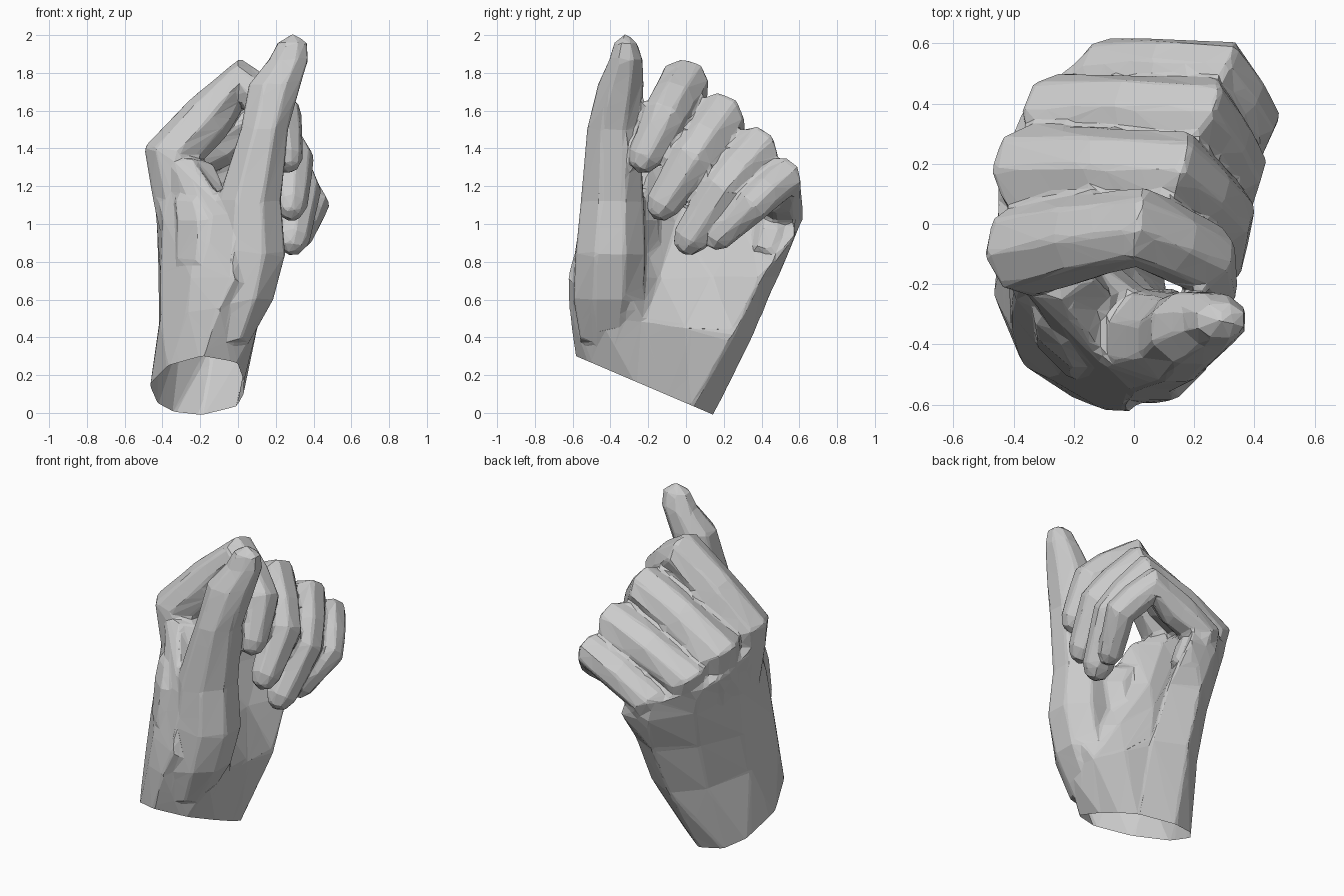
import bpy
import bmesh
from math import cos, sin, tau
from mathutils import Vector

default_cube = bpy.data.objects.get("Cube")
if default_cube:
    bpy.data.objects.remove(default_cube, do_unlink=True)

# One plain grey for the whole hand
grey = bpy.data.materials.new("plain grey")
grey.use_nodes = True
colour = (0.6, 0.6, 0.6, 1)
grey.diffuse_color = colour
shader = next(n for n in grey.node_tree.nodes if n.type == 'BSDF_PRINCIPLED')
shader.inputs["Base Color"].default_value = colour

hand_bm = bmesh.new()


def loft(rings, end_point):
    """Add a closed skin over rings of points, ending in a single point."""
    bm = hand_bm
    loops = [[bm.verts.new(point) for point in ring] for ring in rings]
    count = len(loops[0])
    faces = [bm.faces.new(loops[0])]
    for lower, upper in zip(loops, loops[1:]):
        for i in range(count):
            j = (i + 1) % count
            faces.append(bm.faces.new((lower[i], lower[j], upper[j], upper[i])))
    tip = bm.verts.new(end_point)
    for i in range(count):
        faces.append(bm.faces.new((loops[-1][i], loops[-1][(i + 1) % count], tip)))
    bmesh.ops.recalc_face_normals(bm, faces=faces)


def ellipse(centre, axis_a, axis_b, sides=8):
    """Points around a centre, spanned by two scaled axes."""
    angles = [tau * (i + 0.5) / sides for i in range(sides)]
    return [centre + axis_a * cos(a) + axis_b * sin(a) for a in angles]


def upright_loft(sections, end_point):
    """Loft of level ellipses: centre, then half widths across x and y."""
    loft([ellipse(Vector(c), Vector((rx, 0, 0)), Vector((0, ry, 0)))
          for c, rx, ry in sections], Vector(end_point))


def sloped_ring(height, slope, outline):
    """Palm section: outline in x and y, lying on a plane tilted along y."""
    return [Vector((x, y, height + slope * y)) for x, y in outline]


# Palm: sections run from the thumb side, over the back of the hand,
# round the little finger side and back through the hollow of the palm
rim_height, rim_slope = 0.052, -0.427
wrist_rim = sloped_ring(rim_height - 0.04, rim_slope, [
    (-0.2, -0.58), (-0.37, -0.47), (-0.47, -0.23), (-0.43, -0.01), (-0.35, 0.09),
    (-0.2, 0.13), (-0.01, 0.02), (0.02, -0.1), (0.02, -0.25), (-0.02, -0.5)])
heel = sloped_ring(0.45, -0.16, [
    (-0.1, -0.62), (-0.27, -0.52), (-0.41, -0.35), (-0.42, -0.05), (-0.3, 0.21),
    (-0.12, 0.35), (0.08, 0.25), (0.07, 0), (0.11, -0.23), (0.12, -0.47)])
thumb_mound = sloped_ring(0.72, 0, [
    (-0.02, -0.63), (-0.25, -0.5), (-0.41, -0.3), (-0.42, 0.02), (-0.3, 0.3),
    (-0.1, 0.49), (0.08, 0.4), (-0.03, 0.14), (-0.01, -0.14), (0.2, -0.36)])
mid_palm = sloped_ring(1, -0.1, [
    (-0.04, -0.53), (-0.23, -0.42), (-0.4, -0.24), (-0.43, 0.05), (-0.33, 0.37),
    (-0.13, 0.58), (0.06, 0.58), (-0.05, 0.3), (-0.16, -0.05), (0, -0.3)])
knuckle_line = sloped_ring(1.26, -0.35, [
    (-0.24, -0.25), (-0.35, -0.23), (-0.46, -0.07), (-0.45, 0.2), (-0.36, 0.4),
    (-0.16, 0.57), (0.02, 0.57), (-0.09, 0.35), (-0.18, 0.05), (-0.13, -0.18)])
loft([wrist_rim, heel, thumb_mound, mid_palm, knuckle_line],
     Vector((-0.27, 0.14, 1.33)))


def finger(joints, radii):
    """Bent finger from inside the palm through knuckle, two joints and tip."""
    joints = [Vector(j) for j in joints]
    hinge = (joints[2] - joints[1]).cross(joints[3] - joints[2]).normalized()
    # Extra section halfway along each bone
    path, sizes = [joints[0]], [radii[0]]
    for i in range(1, len(joints)):
        path += [joints[i - 1].lerp(joints[i], 0.5), joints[i]]
        sizes += [(radii[i - 1] + radii[i]) * 0.49, radii[i]]
    last = len(path) - 1
    rings = []
    for i, (point, size) in enumerate(zip(path, sizes)):
        before = (point - path[i - 1]).normalized() if i else Vector()
        after = (path[i + 1] - point).normalized() if i < last else Vector()
        along = (before + after).normalized()
        side = (hinge - along * hinge.dot(along)).normalized()
        rings.append(ellipse(point, side * size * 1.05, along.cross(side) * size))
    # Rounded fingertip
    direction = (path[-1] - path[-2]).normalized()
    centre = path[-1]
    rings.append([centre + direction * sizes[-1] * 0.7 + (p - centre) * 0.65
                  for p in rings[-1]])
    loft(rings, centre + direction * sizes[-1])


# Index, middle, ring and little finger, all curled
finger([(-0.29, -0.1, 1.02), (-0.35, -0.08, 1.36), (0.02, -0.01, 1.75),
        (0.23, -0.11, 1.57), (0.26, -0.22, 1.35)],
       [0.14, 0.155, 0.13, 0.118, 0.088])
finger([(-0.28, 0.11, 0.98), (-0.34, 0.18, 1.3), (0.14, 0.18, 1.57),
        (0.29, 0.03, 1.34), (0.28, -0.125, 1.1)],
       [0.13, 0.148, 0.13, 0.118, 0.09])
finger([(-0.2, 0.3, 0.92), (-0.25, 0.36, 1.18), (0.23, 0.37, 1.4),
        (0.33, 0.19, 1.18), (0.29, 0.02, 0.92)],
       [0.11, 0.14, 0.123, 0.113, 0.093])
finger([(-0.03, 0.43, 0.84), (-0.08, 0.5, 1.06), (0.29, 0.51, 1.25),
        (0.395, 0.35, 1.1), (0.32, 0.17, 0.93)],
       [0.1, 0.12, 0.108, 0.093, 0.075])

# Upright thumb, rising out of the mound at its base
upright_loft([
    ((-0.03, -0.42, 0.38), 0.1, 0.15),
    ((0.02, -0.41, 0.6), 0.18, 0.2),
    ((0.06, -0.4, 0.84), 0.205, 0.2),
    ((0.06, -0.39, 1.12), 0.18, 0.18),
    ((0.14, -0.385, 1.5), 0.135, 0.15),
    ((0.195, -0.345, 1.74), 0.148, 0.13),
    ((0.268, -0.318, 1.87), 0.112, 0.095),
    ((0.288, -0.32, 1.96), 0.085, 0.065)], (0.293, -0.32, 2.01))

# Web of skin between the thumb and the index knuckle
upright_loft([
    ((-0.14, -0.33, 0.8), 0.2, 0.2),
    ((-0.13, -0.31, 1.02), 0.21, 0.18),
    ((-0.17, -0.27, 1.13), 0.18, 0.14)], (-0.24, -0.2, 1.27))

# Fuse everything into one skin, soften the joins, reduce to broad facets
mesh = bpy.data.meshes.new("hand")
hand_bm.to_mesh(mesh)
hand_bm.free()
mesh.materials.append(grey)
hand = bpy.data.objects.new("hand", mesh)
bpy.context.collection.objects.link(hand)
fuse = hand.modifiers.new("fuse", 'REMESH')
fuse.mode = 'VOXEL'
fuse.voxel_size = 0.014
soften = hand.modifiers.new("soften", 'SMOOTH')
soften.factor = 0.5
soften.iterations = 6
facets = hand.modifiers.new("facets", 'DECIMATE')
facets.ratio = 0.03
skin = bmesh.new()
evaluated = hand.evaluated_get(bpy.context.evaluated_depsgraph_get())
skin.from_mesh(evaluated.to_mesh())
evaluated.to_mesh_clear()
hand.modifiers.clear()

# Cut the wrist open along its slanted rim
bmesh.ops.bisect_plane(skin, geom=skin.verts[:] + skin.edges[:] + skin.faces[:],
                       plane_co=(0, 0, rim_height), plane_no=(0, -rim_slope, 1),
                       clear_inner=True)
for face in skin.faces:
    face.smooth = False
    face.material_index = 0
skin.to_mesh(mesh)
skin.free()
